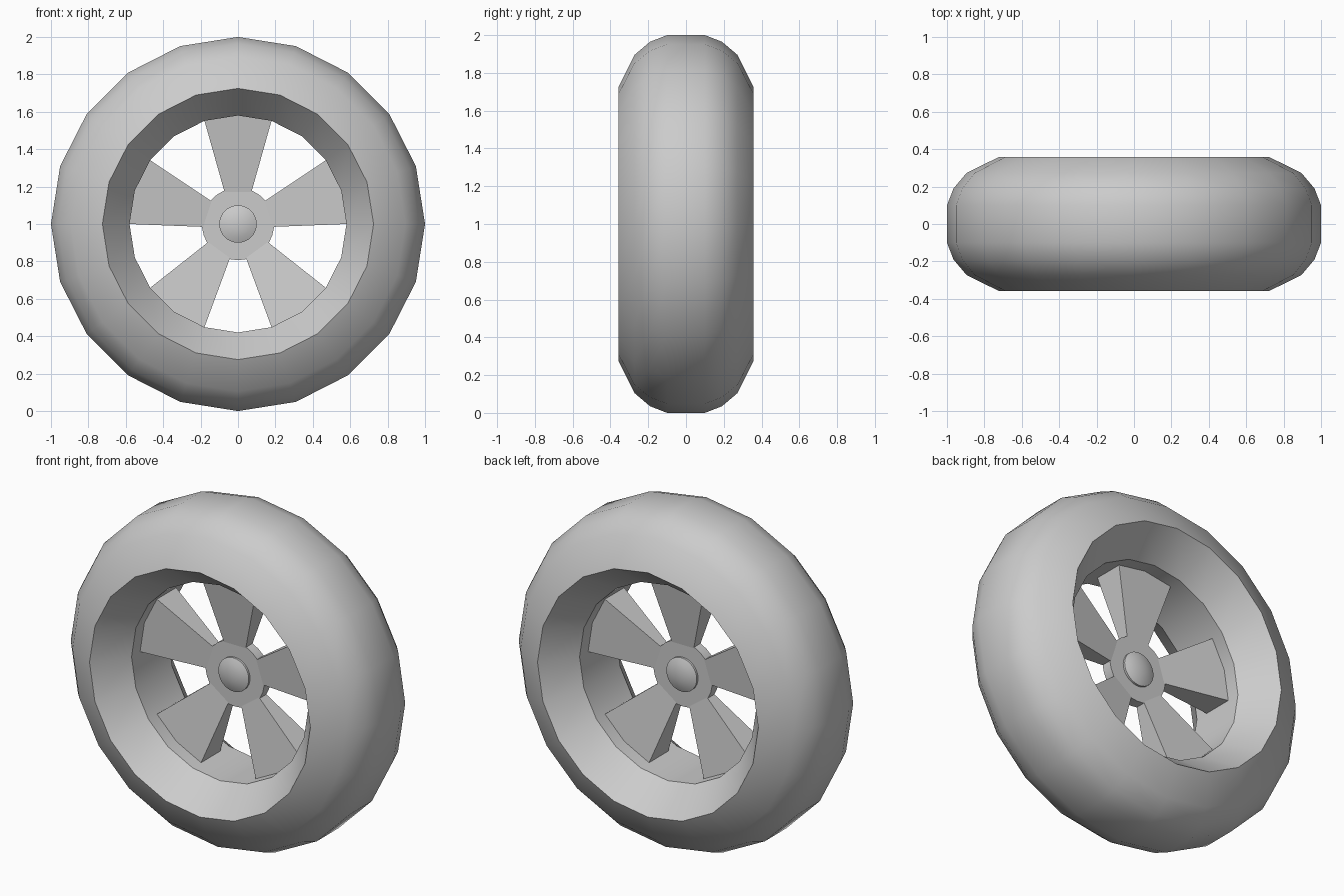
import bpy, bmesh, math
from mathutils import Matrix

cube = bpy.data.objects.get("Cube")
if cube:
    bpy.data.objects.remove(cube)

grey = bpy.data.materials.new("light_grey")
grey.use_nodes = True
grey.diffuse_color = (0.6, 0.6, 0.6, 1)
grey.node_tree.nodes["Principled BSDF"].inputs["Base Color"].default_value = grey.diffuse_color

AXLE = Matrix.Translation((0, 0, 1))


def polar(r, angle, y):
    return (r * math.sin(angle), y, r * math.cos(angle))


def finish(name, bm, smooth=None):
    bmesh.ops.remove_doubles(bm, verts=bm.verts, dist=1e-5)
    bmesh.ops.recalc_face_normals(bm, faces=bm.faces)
    bm.transform(AXLE)
    mesh = bpy.data.meshes.new(name)
    bm.to_mesh(mesh)
    bm.free()
    mesh.materials.append(grey)
    obj = bpy.data.objects.new(name, mesh)
    bpy.context.collection.objects.link(obj)
    if smooth:
        bpy.ops.object.select_all(action='DESELECT')
        obj.select_set(True)
        bpy.context.view_layer.objects.active = obj
        bpy.ops.object.shade_smooth_by_angle(angle=math.radians(smooth))
    return obj


def lathe(name, half, sides, closed):
    """Spin a (radius, y) half profile, mirrored front to back, about the axle."""
    profile = half + [(r, -y) for r, y in reversed(half)]
    bm = bmesh.new()
    verts = [bm.verts.new(polar(r, 0, y)) for r, y in profile]
    pairs = list(zip(verts, verts[1:]))
    if closed:
        pairs.append((verts[-1], verts[0]))
    edges = [bm.edges.new(p) for p in pairs]
    bmesh.ops.spin(bm, geom=verts + edges, cent=(0, 0, 0), axis=(0, 1, 0),
                   angle=math.tau, steps=sides, use_merge=True)
    return finish(name, bm, 30)


# Tyre with its flared rim opening
lathe("tyre", [(0.58, 0.17), (0.725, 0.357), (0.895, 0.273),
               (0.965, 0.19), (1.0, 0.1)], 20, True)

# Hub plate and domed axle cap
lathe("hub", [(0, 0.03), (0.193, 0.03)], 30, False)
lathe("axle_cap", [(0, 0.065), (0.035, 0.062), (0.07, 0.055), (0.1, 0.042)], 32, False)

# Five wedge spokes, thicker towards the rim
bm = bmesh.new()
half_angle = math.radians(18)
for k in range(5):
    mid = k * math.tau / 5
    outline = [(0.18, mid - math.radians(23), 0.029), (0.58, mid - half_angle, 0.09),
               (0.58, mid, 0.09), (0.58, mid + half_angle, 0.09),
               (0.18, mid + math.radians(23), 0.029)]
    front = [bm.verts.new(polar(r, a, -y)) for r, a, y in outline]
    back = [bm.verts.new(polar(r, a, y)) for r, a, y in outline]
    bm.faces.new(front)
    bm.faces.new(back)
    for i in range(5):
        j = (i + 1) % 5
        bm.faces.new((front[i], front[j], back[j], back[i]))
finish("spokes", bm)
